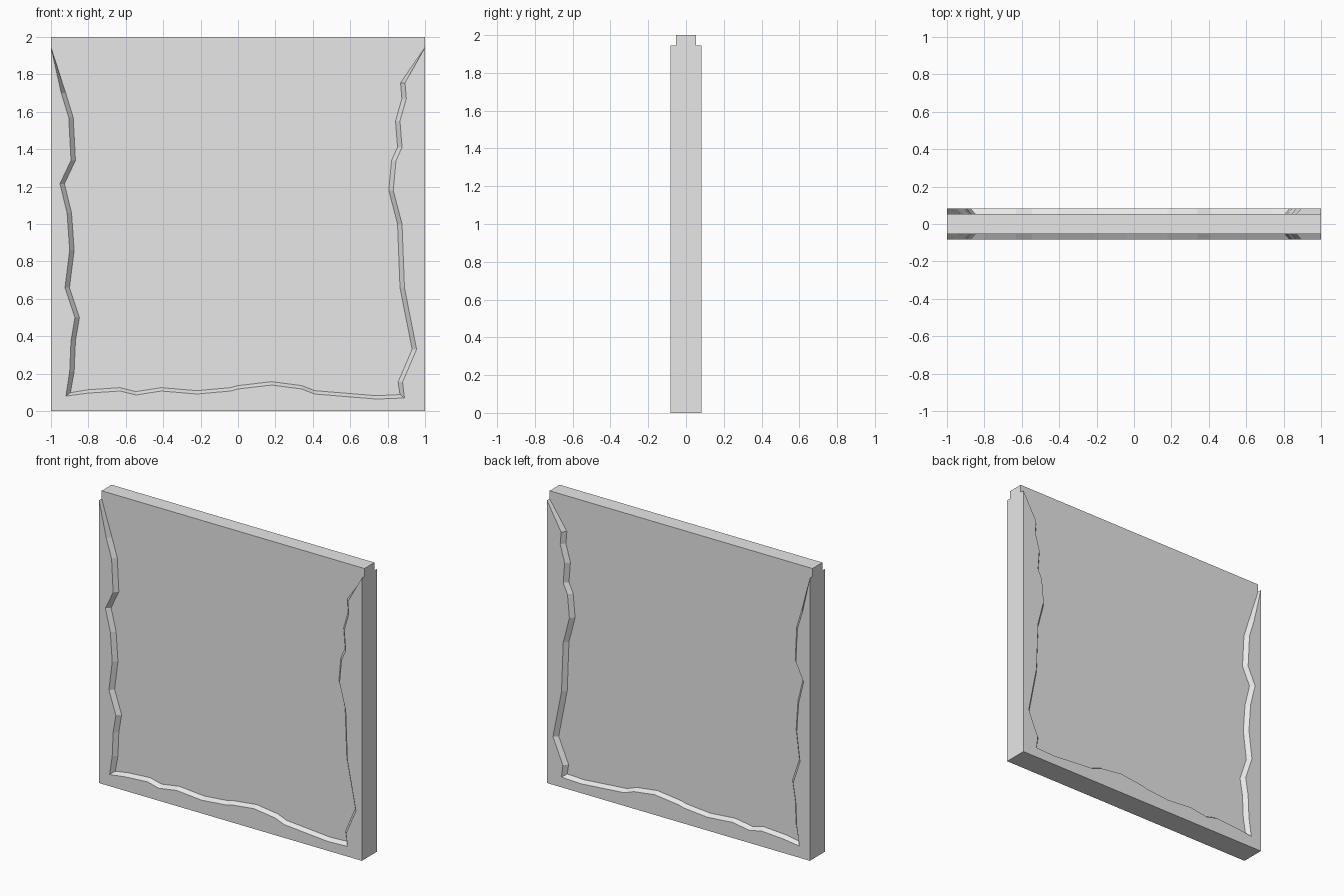
import bpy
import bmesh

cube = bpy.data.objects.get("Cube")
if cube:
    bpy.data.objects.remove(cube, do_unlink=True)

# Depths of the raised rim and of the recessed panel face
RIM, PANEL = -0.082, -0.054
BEVEL_X, BEVEL_Z = 0.024, 0.018

# Ragged inner edge of the rim, as (x, z)
left = [(-1, 1.945), (-.945, 1.7), (-.905, 1.57), (-.893, 1.34), (-.952, 1.215),
        (-.914, 1.06), (-.9, .86), (-.925, .66), (-.872, .5), (-.893, .375), (-.9, .21)]
bottom = [(-.92, .08), (-.8, .096), (-.63, .107), (-.545, .086), (-.41, .107),
          (-.22, .091), (-.04, .107), (0, .118), (.18, .139), (.34, .118),
          (.41, .091), (.74, .064), (.89, .07)]
right = [(.88, .155), (.955, .33), (.89, .66), (.877, 1), (.83, 1.18), (.845, 1.34),
         (.877, 1.41), (.866, 1.55), (.9, 1.67), (.893, 1.755), (1, 1.945)]
path = left + bottom + right
corner_a, corner_b = len(left), len(left) + len(bottom) - 1
last = len(path) - 1


def column(bm, i):
    """Verts from the mid-plane, round the outside, over the rim, down the bevel."""
    x, z = path[i]
    ox = -1 if i <= corner_a else 1 if i >= corner_b else x
    oz = 0 if corner_a <= i <= corner_b else z
    bx, bz = x, z
    if i not in (0, last):
        if i <= corner_a:
            bx += BEVEL_X
        if i >= corner_b:
            bx -= BEVEL_X
        if corner_a <= i <= corner_b:
            bz += BEVEL_Z
    points = [(ox, 0, oz), (ox, RIM, oz), (x, RIM, z), (bx, PANEL, bz)]
    return [bm.verts.new(p) for p in points]


bm = bmesh.new()
cols = [column(bm, i) for i in range(len(path))]

# Outer sides, rim face and bevel
for i, (a, b) in enumerate(zip(cols, cols[1:])):
    for r in range(3):
        quad = [a[r], b[r], b[r + 1], a[r + 1]]
        if r == 1 and i == 0:
            quad = [a[1], b[1], b[2]]
        elif r == 1 and i == last - 1:
            quad = [a[1], b[1], a[2]]
        bm.faces.new(quad)

# Recessed panel face, top and upper ends
top = {s: [bm.verts.new((s, y, 2)) for y in (0, PANEL)] for s in (-1, 1)}
bm.faces.new([c[3] for c in cols] + [top[1][1], top[-1][1]])
bm.faces.new([top[-1][0], top[-1][1], top[1][1], top[1][0]])
for s, c in ((-1, cols[0]), (1, cols[-1])):
    bm.faces.new([c[0], c[3], top[s][1], top[s][0]])
    # Small ledge where the rim runs out at the side
bmesh.ops.remove_doubles(bm, verts=bm.verts, dist=0.0001)

# Mirror to the back half
bmesh.ops.mirror(bm, geom=bm.verts[:] + bm.edges[:] + bm.faces[:],
                 axis='Y', merge_dist=0.0001)
bmesh.ops.recalc_face_normals(bm, faces=bm.faces)

mesh = bpy.data.meshes.new("wall_panel")
bm.to_mesh(mesh)
bm.free()
panel = bpy.data.objects.new("wall_panel", mesh)
bpy.context.collection.objects.link(panel)

grey = bpy.data.materials.new("plain_grey")
grey.use_nodes = True
colour = (0.8, 0.8, 0.8, 1)
grey.diffuse_color = colour
grey.node_tree.nodes["Principled BSDF"].inputs["Base Color"].default_value = colour
mesh.materials.append(grey)
